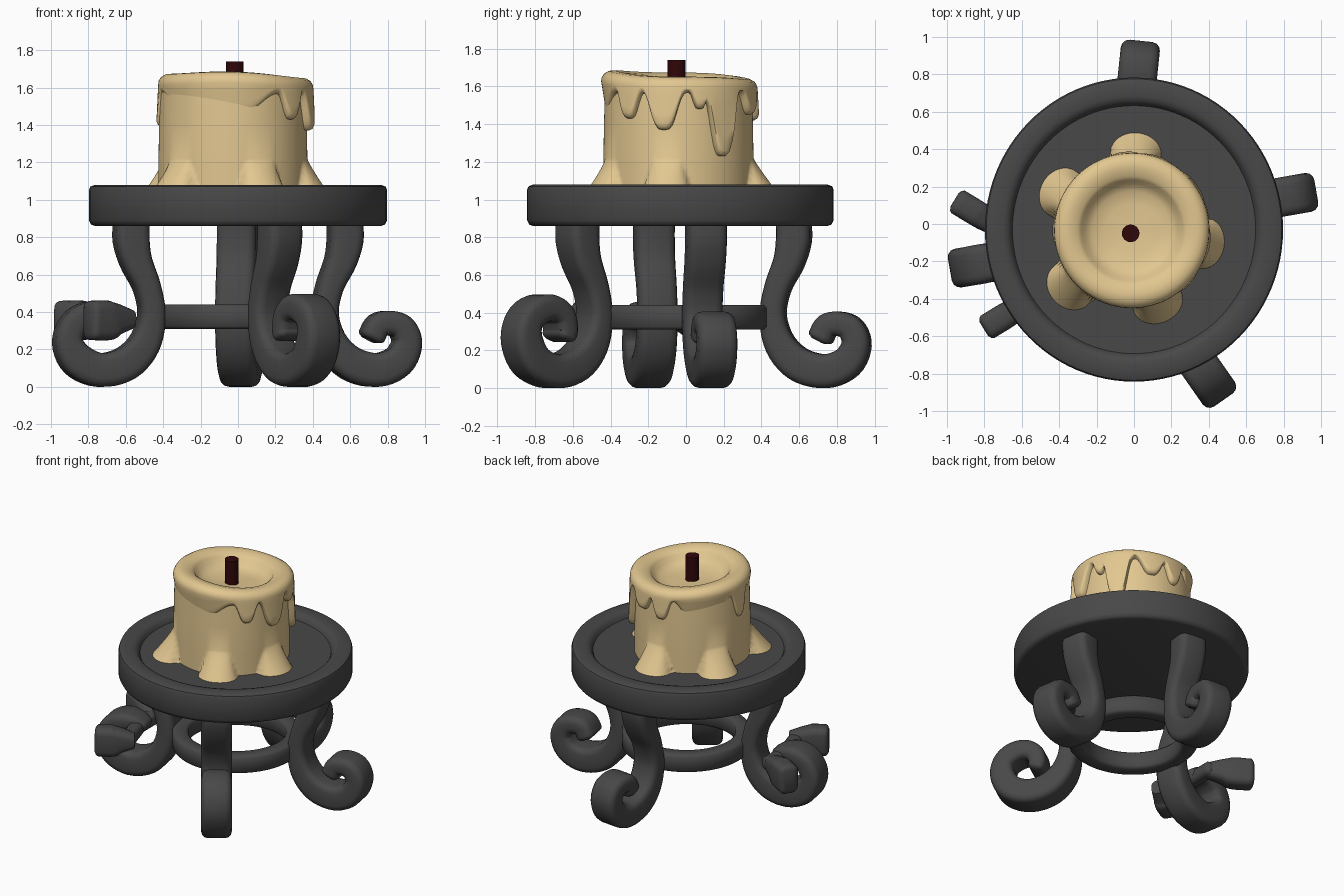
import bpy, bmesh, math
from mathutils import Vector

if "Cube" in bpy.data.objects:
    bpy.data.objects.remove(bpy.data.objects["Cube"])


def material(name, rgb):
    m = bpy.data.materials.new(name)
    m.diffuse_color = (*rgb, 1)
    m.use_nodes = True
    m.node_tree.nodes["Principled BSDF"].inputs["Base Color"].default_value = m.diffuse_color
    return m


IRON = material("dark iron", (0.065, 0.065, 0.065))
WAX = material("candle wax", (0.76, 0.57, 0.28))
WICK = material("dark red wick", (0.03, 0.002, 0.003))


def finish(name, bm, mat, angle):
    bmesh.ops.remove_doubles(bm, verts=bm.verts, dist=0.0005)
    bmesh.ops.recalc_face_normals(bm, faces=bm.faces)
    me = bpy.data.meshes.new(name)
    bm.to_mesh(me)
    bm.free()
    ob = bpy.data.objects.new(name, me)
    bpy.context.collection.objects.link(ob)
    me.materials.append(mat)
    bpy.ops.object.select_all(action='DESELECT')
    ob.select_set(True)
    bpy.context.view_layer.objects.active = ob
    bpy.ops.object.shade_smooth_by_angle(angle=math.radians(angle))
    return ob


def revolve(name, profile, centre, mat, n=96, sy=1.0, angle=45):
    """profile(theta) gives the (radius, z) points at that angle."""
    bm = bmesh.new()
    cols = []
    for i in range(n):
        a = 2 * math.pi * i / n
        cols.append([bm.verts.new((centre[0] + r * math.cos(a),
                                   centre[1] + r * math.sin(a) * sy, z))
                     for r, z in profile(a)])
    for i in range(n):
        p, q = cols[i], cols[(i + 1) % n]
        for j in range(len(p) - 1):
            bm.faces.new((p[j], q[j], q[j + 1], p[j + 1]))
    return finish(name, bm, mat, angle)


def smooth_path(pts, steps=5):
    """Catmull-Rom interpolation through the points."""
    p = [Vector(v) for v in pts]
    p = [2 * p[0] - p[1]] + p + [2 * p[-1] - p[-2]]
    out = []
    for k in range(1, len(p) - 2):
        a, b, c, d = p[k - 1:k + 3]
        for s in range(steps):
            t = s / steps
            out.append(0.5 * (2 * b + (c - a) * t + (2 * a - 5 * b + 4 * c - d) * t * t
                              + (3 * b - a - 3 * c + d) * t ** 3))
    return out + [p[-2]]


def rounded_rect(t, w, cut):
    """Cross-section points (thickness, width) with rounded corners."""
    r = min(.045, .35 * min(t, w))
    pts = []
    for q, (sx, sy) in enumerate(((1, 1), (-1, 1), (-1, -1), (1, -1))):
        for k in range(4):
            a = math.pi / 2 * (q + k / 3)
            pts.append((sx * (t / 2 - r) + (r - cut) * math.cos(a),
                        sy * (w / 2 - r) + (r - cut) * math.sin(a)))
    return pts


def strap(name, origin, degrees, pts):
    """Sweep a rounded bar along (distance, z, thickness, width) points in an upright plane."""
    a = math.radians(degrees)
    out = Vector((math.cos(a), math.sin(a), 0))
    side = Vector((-out.y, out.x, 0))
    o = Vector((*origin, 0))
    path = smooth_path(pts)
    bm = bmesh.new()
    rings = []
    last = len(path) - 1
    for i, p in enumerate(path):
        q, r = path[max(i - 1, 0)], path[min(i + 1, last)]
        d = Vector((r[0] - q[0], r[1] - q[1])).normalized()
        nrm = out * -d.y + Vector((0, 0, d.x))
        along = out * d.x + Vector((0, 0, d.y))
        c = o + out * p[0] + Vector((0, 0, p[1]))
        caps = [(0, 0)]
        if i == last:                      # rounded tip
            caps = [(0, 0), (.012, .008), (.022, .028)]
        for push, cut in caps:
            rings.append([bm.verts.new(c + along * push + nrm * u + side * v)
                          for u, v in rounded_rect(p[2], p[3], cut)])
    for p, q in zip(rings, rings[1:]):
        for j in range(16):
            k = (j + 1) % 16
            bm.faces.new((p[j], p[k], q[k], q[j]))
    bm.faces.new(rings[0])
    bm.faces.new(rings[-1])
    return finish(name, bm, IRON, 50)


# Round plate with raised rim
plate = [(0, .86), (.765, .86), (.785, .867), (.797, .89), (.797, 1.05), (.79, 1.07), (.765, 1.08),
         (.70, 1.08), (.675, 1.073), (.66, 1.055), (.65, 1.035), (0, 1.035)]
revolve("plate", lambda a: plate, (0, -.03), IRON, sy=1.02)

# Ring tying the legs together
ring = [(.35, .31), (.43, .31), (.445, .325), (.445, .425), (.43, .44), (.35, .44),
        (.335, .425), (.335, .325), (.35, .31)]
revolve("leg_ring", lambda a: ring, (0, -.01), IRON, angle=50)

# Scrolled legs: shared S-shaped upper part, different curls
W = .21
upper = [(.58, .88, .18, W), (.58, .78, .18, W), (.555, .67, .16, W), (.495, .53, .135, W),
         (.47, .38, .135, W), (.51, .23, .16, W), (.61, .125, .18, W), (.75, .09, .18, W)]
low_curl = [(.865, .135, .17, W), (.915, .23, .15, W), (.89, .31, .14, W),
            (.83, .34, .13, W), (.76, .33, .13, W), (.725, .27, .13, W)]
high_curl = [(.88, .14, .18, W), (.94, .25, .17, W), (.93, .35, .15, W), (.865, .41, .15, W),
             (.78, .425, .14, W), (.71, .385, .13, W), (.69, .31, .12, W), (.70, .275, .11, W)]
fork_curl = [(.87, .14, .18, W), (.925, .24, .15, W), (.89, .34, .14, W),
             (.81, .39, .13, W), (.72, .39, .11, .18), (.66, .36, .1, .14)]
strap("right_leg", (0, .005), 10, upper + low_curl)
strap("back_leg", (-.065, -.005), 84, upper + low_curl)
strap("front_leg", (-.11, -.10), -55, upper + high_curl)
strap("left_leg", (0, -.07), 190, upper + fork_curl)


# Forked block ends on the left leg's curl: a thin crossbar carrying two blocks
def bar(name, start, end, sections):
    d = Vector(end) - Vector(start)
    strap(name, start, math.degrees(math.atan2(d.y, d.x)),
          [(d.length * f, z, t, w) for f, z, t, w in sections])


thin = [(0, .36, .1, .1), (.5, .36, .1, .1), (1, .36, .1, .1)]
bar("fork_link_back", (-.69, -.20), (-.69, .0), thin)
bar("fork_link_front", (-.69, -.20), (-.62, -.43), thin)
block = [(0, .36, .1, .1), (.35, .36, .17, .13), (.55, .355, .21, .14), (.93, .355, .21, .14)]
bar("fork_block_back", (-.68, -.04), (-.96, .13), block)
bar("fork_block_front", (-.57, -.42), (-.80, -.56), block)


def offset(a, degrees):
    return (a - math.radians(degrees) + math.pi) % (2 * math.pi) - math.pi


def bump(a, degrees, width, power=3):
    return math.exp(-abs(offset(a, degrees) / width) ** power)


# Candle body with melted round mounds about its foot
mounds = [(85, .135), (150, .135), (223, .15), (292, .125), (351, .12)]


def body(a):
    pts = [(0, 1.03)]
    for k in range(13):
        h = k / 12
        foot = 0
        for g, size in mounds:
            x = offset(a, g) / (.34 * (1 - .45 * h))
            foot = max(foot, size * math.sqrt(max(0, 1 - x * x)) * (1 - h) ** 1.1)
        pts.append((.398 + foot, 1.03 + .19 * h))
    return pts + [(.395, 1.4), (.39, 1.58)]


revolve("candle_body", body, (-.027, -.04), WAX, n=180, angle=60)

# Melted top: shallow pool, soft lip and drips running down the sides
drips = [(-42, .14, .15), (-12, .20, .20), (16, .09, .10), (35, .34, .19),
         (70, .12, .19), (95, .15, .15), (180, .18, .15)]


def melted_top(a):
    fall = max(l * bump(a, g, w, 3.5) for g, l, w in drips)
    # where nothing drips the lip blends into the body
    plain = max(bump(a, 250, .75, 6), bump(a, 138, .42, 6))
    zb = 1.57 - fall - .12 * plain
    tilt = -.011 * math.cos(a) - .017 * math.sin(a) + .005 * math.sin(3 * a)
    r = .415 + .05 * min(fall, .2) - .024 * plain
    top = [(0, 1.56), (.14, 1.562), (.21, 1.575), (.25, 1.60), (.27, 1.635), (.29, 1.65),
           (.34, 1.663), (.375, 1.66), (.40, 1.645), (.412, 1.625), (.415, 1.605)]
    pts = [(q, z + tilt * min(1, q / .3)) for q, z in top]
    z0 = pts[-1][1]
    z1 = min(zb + .03, z0 - .008)
    pts += [(.415 + (r - .415) * t, z0 + (z1 - z0) * t) for t in (.25, .5, .75, 1)]
    return pts + [(r - .008, zb + .01), (r - .025, zb), (.36, zb)]


revolve("melted_top", melted_top, (-.012, -.035), WAX, n=192, angle=60)

# Wick
wick = [(0, 1.5), (.047, 1.5), (.047, 1.74), (0, 1.74)]
revolve("wick", lambda a: wick, (-.018, -.05), WICK, n=24)
